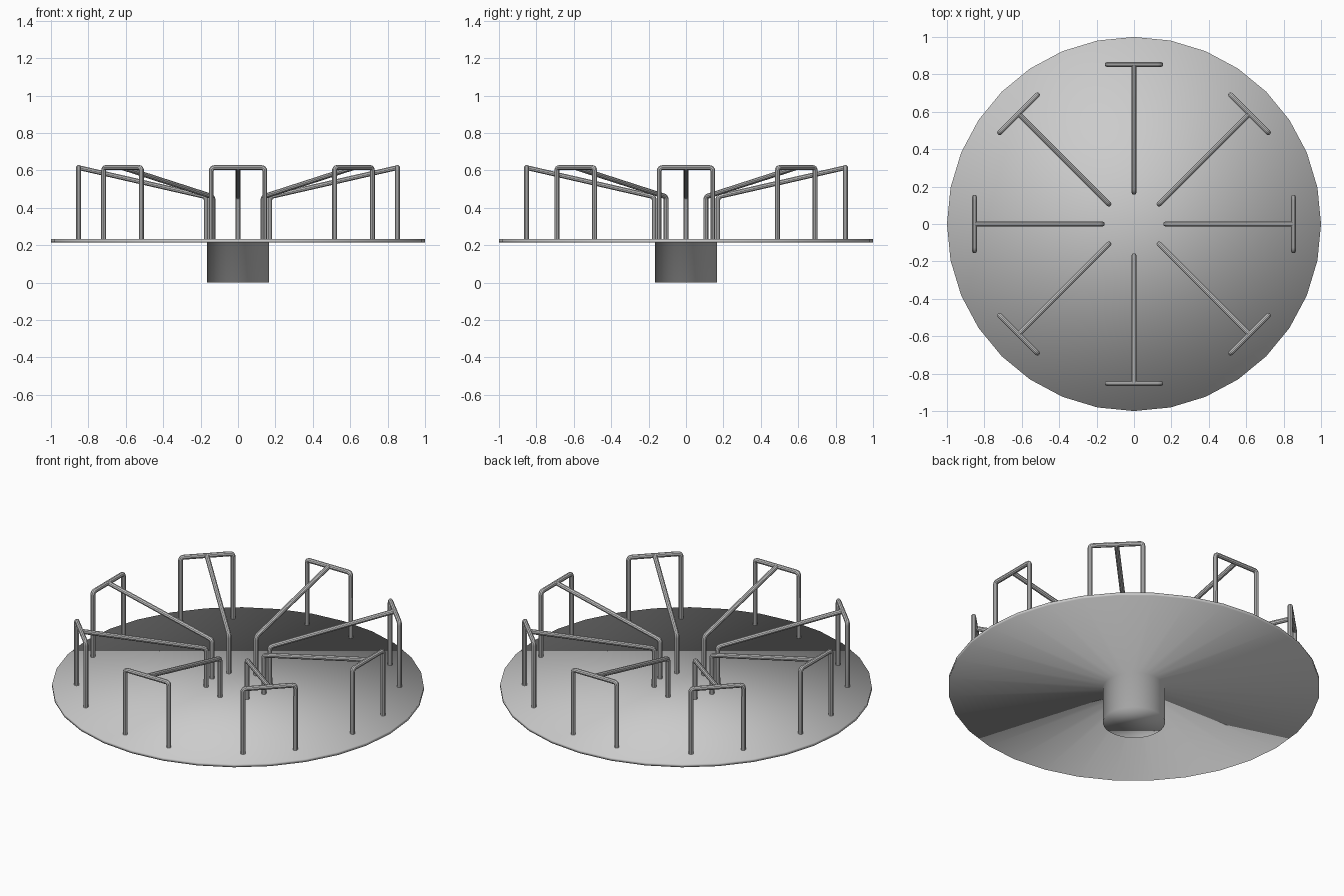
import bpy, bmesh
from math import sin, cos, pi
from mathutils import Vector

if "Cube" in bpy.data.objects:
    bpy.data.objects.remove(bpy.data.objects["Cube"])

SIDES = 32
DECK_TOP = 0.232
TUBE = 0.0135


def smooth(ob):
    for p in ob.data.polygons:
        p.use_smooth = True


# Deck and hub: one turned body with flat end caps
def turned(name, profile):
    bm = bmesh.new()
    rings = [[bm.verts.new((r * cos(2 * pi * i / SIDES), r * sin(2 * pi * i / SIDES), z))
              for i in range(SIDES)] for r, z in profile]
    for a, b in zip(rings, rings[1:]):
        for i in range(SIDES):
            j = (i + 1) % SIDES
            bm.faces.new((a[i], a[j], b[j], b[i]))
    bm.faces.new(rings[0][::-1])
    bm.faces.new(rings[-1])
    me = bpy.data.meshes.new(name)
    bm.to_mesh(me)
    bm.free()
    ob = bpy.data.objects.new(name, me)
    bpy.context.collection.objects.link(ob)
    smooth(ob)


turned("deck_and_hub", [(0.167, 0), (0.167, 0.214), (1, 0.214), (1, DECK_TOP)])


# Replace inner corners of a path with small arcs
def rounded(points, d=0.018, steps=4):
    pts = [Vector(p) for p in points]
    out = [pts[0]]
    for a, b, c in zip(pts, pts[1:], pts[2:]):
        s = b + (a - b).normalized() * d
        e = b + (c - b).normalized() * d
        for k in range(steps + 1):
            t = k / steps
            out.append(s * (1 - t) ** 2 + b * 2 * t * (1 - t) + e * t * t)
    return out + [pts[-1]]


# Round tubes following one or more paths
def tubes(name, paths):
    cu = bpy.data.curves.new(name, 'CURVE')
    cu.dimensions = '3D'
    cu.bevel_depth = TUBE
    cu.bevel_resolution = 3
    cu.use_fill_caps = True
    for path in paths:
        sp = cu.splines.new('POLY')
        sp.points.add(len(path) - 1)
        for p, co in zip(sp.points, path):
            p.co = (*co, 1)
    ob = bpy.data.objects.new(name, cu)
    bpy.context.collection.objects.link(ob)
    bpy.ops.object.select_all(action='DESELECT')
    ob.select_set(True)
    bpy.context.view_layer.objects.active = ob
    bpy.ops.object.convert(target='MESH')
    bpy.ops.object.shade_smooth_by_angle()
    return ob


# Eight handrails: an upright hoop near the rim and a sloping bar to the centre
W, R, TOP, FOOT = 0.143, 0.853, 0.615, DECK_TOP - 0.004
for n in range(8):
    hoop = rounded([(R, -W, FOOT), (R, -W, TOP), (R, W, TOP), (R, W, FOOT)])
    bar = rounded([(R, 0, TOP), (0.17, 0, 0.459), (0.17, 0, FOOT)])
    rail = tubes(f"handrail_{n + 1}", [hoop, bar])
    a = n * pi / 4
    rail.rotation_euler.z = a
    # diagonal rails sit slightly off the exact diagonal
    if n % 2:
        rail.location.x = 0.014 if cos(a) > 0 else -0.014
        rail.location.y = -0.014 if sin(a) > 0 else 0.014
